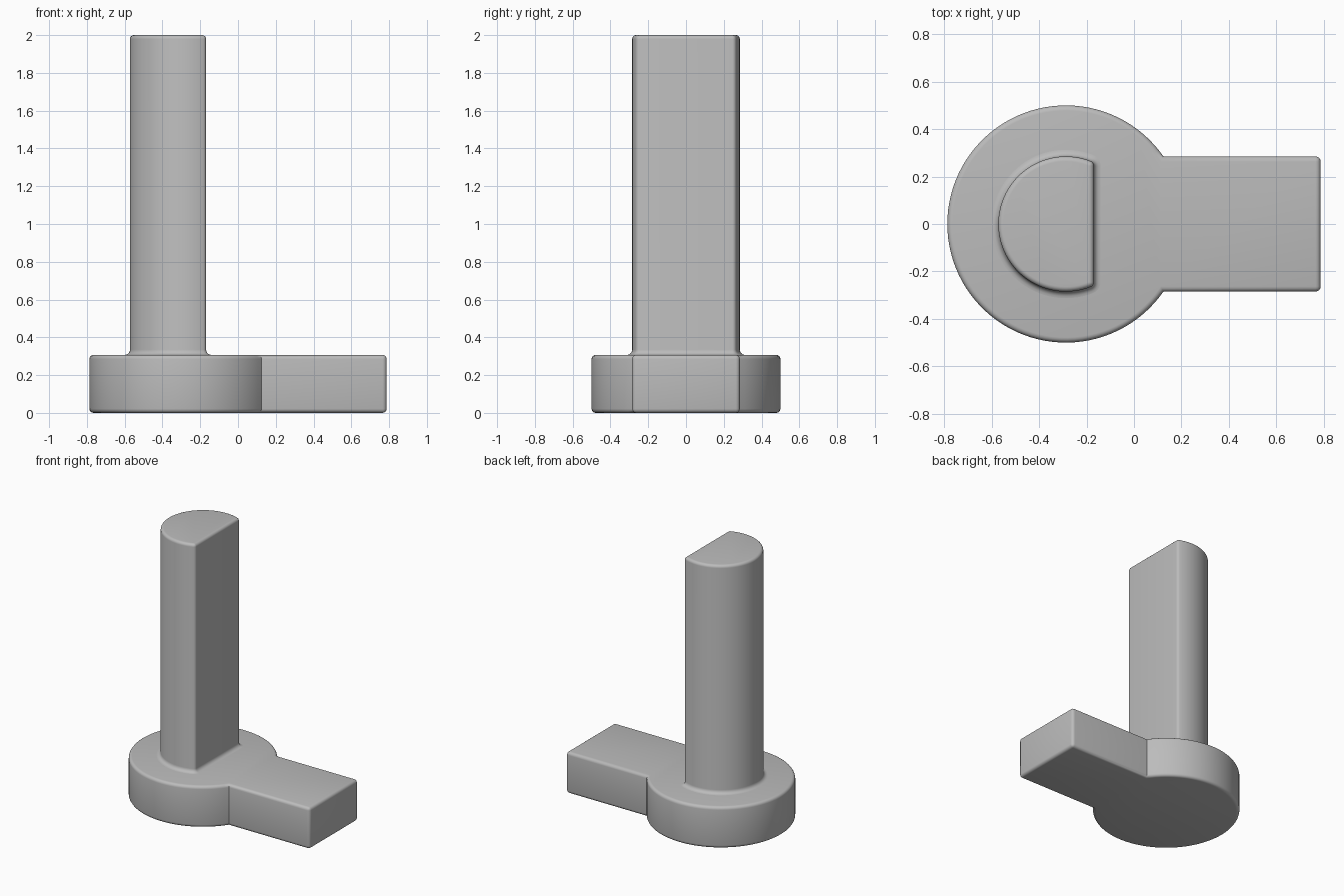
import bpy, bmesh
from math import acos, asin, cos, sin, pi

if "Cube" in bpy.data.objects:
    bpy.data.objects.remove(bpy.data.objects["Cube"], do_unlink=True)

CX = -0.287        # axis of disc and shaft
DISC_R = 0.5
HALF_W = 0.285     # half width of arm and radius of shaft
ARM_END = 0.787
BASE_TOP = 0.307
FLAT_X = -0.169    # flat side of shaft
ROUND = 0.022      # edge rounding

grey = bpy.data.materials.new("plain grey")
grey.use_nodes = True
grey.diffuse_color = (0.5, 0.5, 0.5, 1)
grey.node_tree.nodes["Principled BSDF"].inputs["Base Color"].default_value = (0.5, 0.5, 0.5, 1)


def arc(x, y, r, start, end, n):
    return [(x + r * cos(start + (end - start) * i / n),
             y + r * sin(start + (end - start) * i / n)) for i in range(n + 1)]


def finish(name, bm):
    bmesh.ops.recalc_face_normals(bm, faces=bm.faces)
    mesh = bpy.data.meshes.new(name)
    bm.to_mesh(mesh)
    bm.free()
    mesh.materials.append(grey)
    obj = bpy.data.objects.new(name, mesh)
    bpy.context.collection.objects.link(obj)
    bpy.ops.object.select_all(action="DESELECT")
    obj.select_set(True)
    bpy.context.view_layer.objects.active = obj
    bpy.ops.object.shade_smooth_by_angle(angle=pi / 6)
    return obj


def loft(bm, rings):
    """Skin a stack of (outline, height) rings and cap both ends."""
    loops = [[bm.verts.new((x, y, z)) for x, y in pts] for pts, z in rings]
    n = len(loops[0])
    for low, high in zip(loops, loops[1:]):
        for i in range(n):
            j = (i + 1) % n
            bm.faces.new((low[i], low[j], high[j], high[i]))
    bm.faces.new(loops[0][::-1])
    bm.faces.new(loops[-1])


# Base: keyhole outline with rounded convex edges
joint = asin(HALF_W / DISC_R)
outline = arc(CX, 0, DISC_R, joint, 2 * pi - joint, 80)
outline += [(ARM_END, -HALF_W), (ARM_END, HALF_W)]
bm = bmesh.new()
loft(bm, [(outline, 0), (outline, BASE_TOP)])
bmesh.ops.recalc_face_normals(bm, faces=bm.faces)
sharp = [e for e in bm.edges if e.calc_face_angle_signed() > pi / 4]
bmesh.ops.bevel(bm, geom=sharp, offset=ROUND, offset_type="OFFSET", segments=4,
                profile=0.5, affect="EDGES", clamp_overlap=True)
finish("base_with_arm", bm)


# Shaft: D outline with rounded corners, flared foot and rounded top
def d_outline(grow):
    x = FLAT_X - ROUND
    phi = acos((x - CX) / (HALF_W - ROUND))
    y = (HALF_W - ROUND) * sin(phi)
    r = ROUND + grow
    return (arc(CX, 0, HALF_W + grow, phi, 2 * pi - phi, 64)
            + arc(x, -y, r, -phi, 0, 5)[1:]
            + arc(x, y, r, 0, phi, 5)[:-1])


FOOT = 0.028
STEPS = 5
quarter = [pi / 2 * i / STEPS for i in range(STEPS + 1)]
rings = [(d_outline(FOOT), BASE_TOP - 0.05)]
rings += [(d_outline(FOOT * (1 - sin(a))), BASE_TOP + FOOT * (1 - cos(a))) for a in quarter]
edge = ROUND * 0.95
rings += [(d_outline(edge * (cos(a) - 1)), 2 - edge + edge * sin(a)) for a in quarter]
bm = bmesh.new()
loft(bm, rings)
finish("d_shaft", bm)
